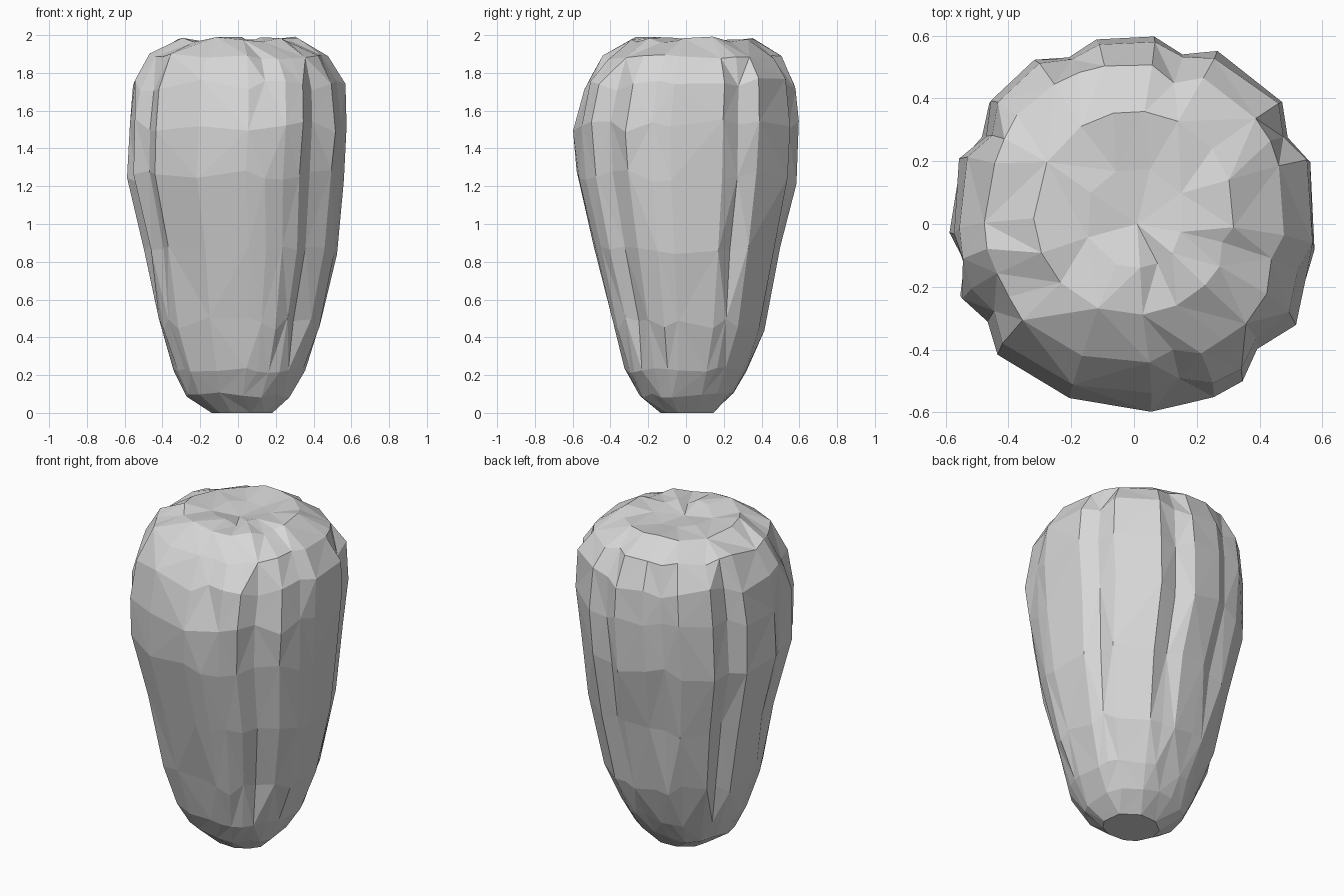
import bpy, bmesh, math, random
from mathutils import Vector

random.seed(11)
cube = bpy.data.objects.get("Cube")
if cube:
    bpy.data.objects.remove(cube, do_unlink=True)

# One plain grey for the whole body
grey = bpy.data.materials.new("plain_grey")
grey.use_nodes = True
colour = (0.68, 0.68, 0.68, 1)
grey.diffuse_color = colour
grey.node_tree.nodes["Principled BSDF"].inputs["Base Color"].default_value = colour

# Tapered body rings: height, left edge, right edge, front edge, back edge
RINGS = [
    (0.0, -0.14, 0.19, -0.14, 0.15),
    (0.10, -0.28, 0.285, -0.25, 0.255),
    (0.23, -0.34, 0.365, -0.325, 0.33),
    (0.47, -0.43, 0.45, -0.395, 0.42),
    (0.85, -0.505, 0.53, -0.49, 0.505),
    (1.25, -0.59, 0.57, -0.58, 0.585),
    (1.52, -0.585, 0.59, -0.60, 0.60),
    (1.74, -0.56, 0.575, -0.55, 0.585),
    (1.89, -0.475, 0.49, -0.45, 0.51),
    (1.98, -0.32, 0.32, -0.29, 0.36),
    (1.975, -0.16, 0.17, -0.14, 0.18),
]

# Creases: angle in degrees, depth, lowest and highest height
CREASES = [
    (-45, 0.045, 0.4, 1.8), (-75, 0.04, 1.7, 1.95), (-147, 0.04, 0.8, 1.8),
    (-167, 0.03, 0.8, 1.6), (150, 0.045, 0.4, 1.8), (74, 0.04, 0.8, 1.9),
    (29, 0.035, 0.8, 1.8), (-18, 0.025, 1.4, 1.98), (112, 0.025, 0.8, 1.8),
]


# Columns stand on both lips and the floor of each crease, and between creases
def column_angles():
    marks = sorted(c[0] for c in CREASES)
    result = []
    for here, after in zip(marks, marks[1:] + [marks[0] + 360]):
        gap = after - here
        result.append(here)
        if gap > 50:
            result += [here + 10, here + gap / 2, after - 10]
        elif gap > 27:
            result += [here + 10, after - 10]
        else:
            result.append(here + gap / 2)
    return result


def surface_point(angle, ring):
    z, left, right, front, back = ring
    a = math.radians(angle)
    cx, cy = (left + right) / 2, (front + back) / 2
    rx, ry = (right - left) / 2, (back - front) / 2
    cut = sum(d for m, d, low, high in CREASES
              if (angle - m) % 360 == 0 and low <= z <= high)
    bulge = wobble = lift = 0
    if 0.05 < z < 1.9:
        bulge = 0.025 * math.sin(2 * a) ** 2
        wobble = random.uniform(-0.022, 0.008)
        lift = random.uniform(-0.04, 0.04) if 0.3 < z < 1.8 else random.uniform(-0.02, 0.015)
    elif z > 1.9:
        lift = random.uniform(-0.02, 0.015)
    scale = 1 - cut / max(rx, 0.3) + bulge + wobble
    return Vector((cx + rx * math.cos(a) * scale,
                   cy + ry * math.sin(a) * scale, z + lift))


bm = bmesh.new()
angles = column_angles()
rows = [[bm.verts.new(surface_point(a, ring)) for a in angles] for ring in RINGS]
count = len(angles)

# Side facets, with the diagonals alternating
for r in range(len(rows) - 1):
    for i in range(count):
        j = (i + 1) % count
        a, b, c, d = rows[r][i], rows[r][j], rows[r + 1][j], rows[r + 1][i]
        if (r + i) % 2:
            bm.faces.new((a, b, c))
            bm.faces.new((a, c, d))
        else:
            bm.faces.new((a, b, d))
            bm.faces.new((b, c, d))

# Flat underside and shallow dimple on top
bm.faces.new(list(reversed(rows[0])))
middle = bm.verts.new((0.01, 0, 1.95))
for i in range(count):
    bm.faces.new((rows[-1][i], rows[-1][(i + 1) % count], middle))

# Fewer facets where the rings grow small
small = [v for row in rows[:2] + rows[-2:] for v in row]
bmesh.ops.remove_doubles(bm, verts=small, dist=0.06)
bmesh.ops.recalc_face_normals(bm, faces=bm.faces)

mesh = bpy.data.meshes.new("faceted_body")
bm.to_mesh(mesh)
bm.free()
mesh.materials.append(grey)
body = bpy.data.objects.new("faceted_body", mesh)
bpy.context.scene.collection.objects.link(body)
